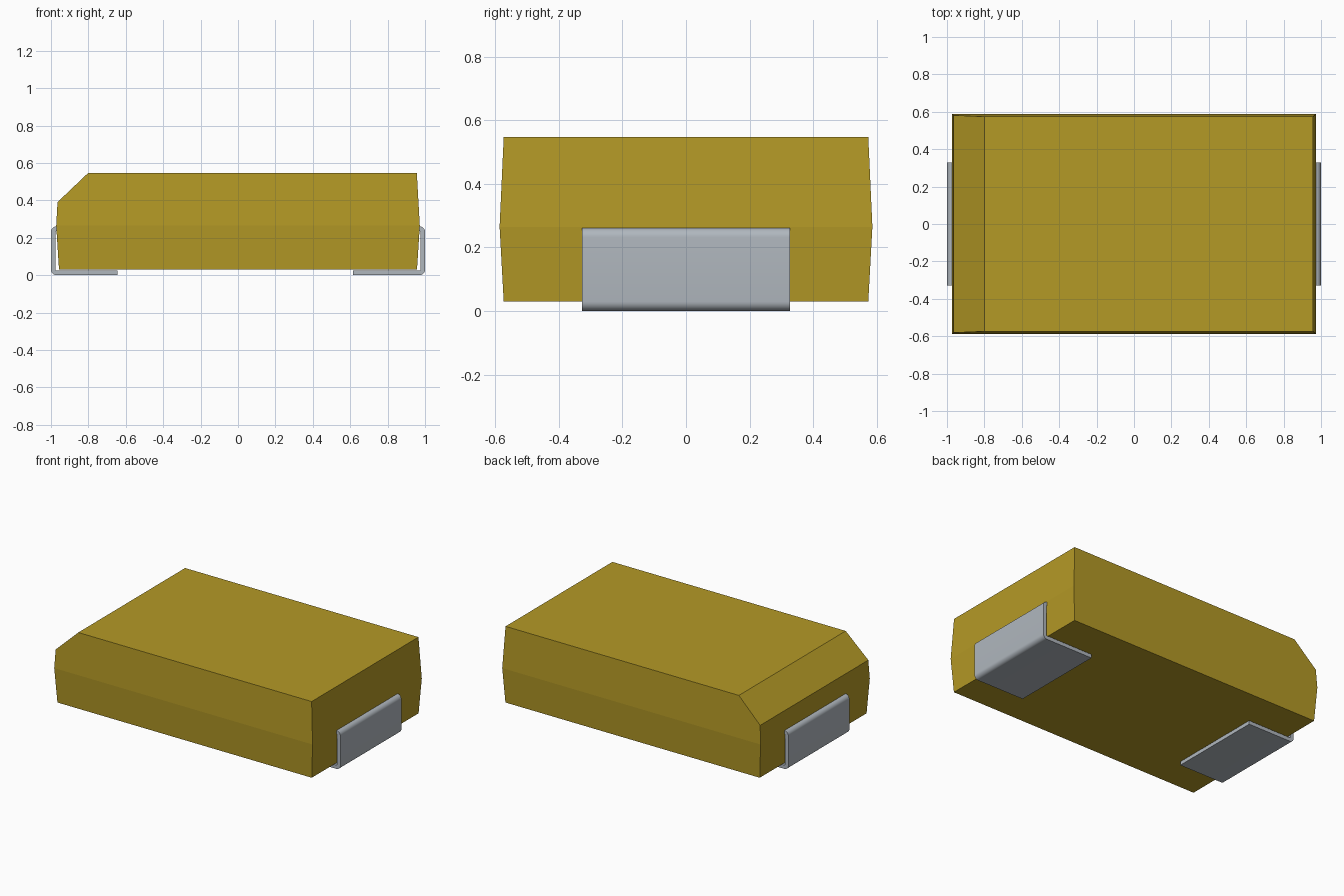
import bpy, bmesh, math
from mathutils import Vector

if "Cube" in bpy.data.objects:
    bpy.data.objects.remove(bpy.data.objects["Cube"], do_unlink=True)


def material(name, rgb):
    m = bpy.data.materials.new(name)
    m.use_nodes = True
    m.diffuse_color = (*rgb, 1)
    m.node_tree.nodes["Principled BSDF"].inputs["Base Color"].default_value = (*rgb, 1)
    return m


def finish(bm, name, mat):
    bmesh.ops.recalc_face_normals(bm, faces=bm.faces[:])
    mesh = bpy.data.meshes.new(name)
    bm.to_mesh(mesh)
    bm.free()
    obj = bpy.data.objects.new(name, mesh)
    obj.data.materials.append(mat)
    bpy.context.collection.objects.link(obj)
    return obj


gold = material("mustard gold", (0.456, 0.319, 0.019))
metal = material("pale grey metal", (0.434, 0.474, 0.515))

# Moulded body: three rectangular rings, widest at the parting line
bm = bmesh.new()
rings = []
for z, hx, hy in ((0.03, 0.957, 0.574), (0.265, 0.972, 0.587), (0.548, 0.956, 0.574)):
    rings.append([bm.verts.new((sx * hx, sy * hy, z))
                  for sx, sy in ((-1, -1), (1, -1), (1, 1), (-1, 1))])
bm.faces.new(rings[0][::-1])
bm.faces.new(rings[-1])
for lower, upper in zip(rings, rings[1:]):
    for i in range(4):
        j = (i + 1) % 4
        bm.faces.new((lower[i], lower[j], upper[j], upper[i]))

# Sloped bevel along the upper edge of the right end
cut = bmesh.ops.bisect_plane(bm, geom=bm.verts[:] + bm.edges[:] + bm.faces[:],
                             plane_co=(-0.8, 0, 0.548),
                             plane_no=Vector((-0.158, 0, 0.166)).normalized(),
                             clear_outer=True)
bmesh.ops.contextual_create(
    bm, geom=[e for e in cut["geom_cut"] if isinstance(e, bmesh.types.BMEdge)])
finish(bm, "body", gold)

# Bent terminals: strip profile running from the body, down the end and under
THICK, BEND, TOP, HALF_WIDTH, STEPS = 0.025, 0.03, 0.262, 0.328, 8


def strip_edge(inset, foot_end):
    """One edge of the strip, offset inward from the outer surface."""
    pts = [(0.94, TOP - inset)]
    for cz, start in ((TOP - BEND, 90), (BEND, 0)):
        for k in range(STEPS + 1):
            a = math.radians(start - 90 * k / STEPS)
            r = BEND - inset
            pts.append((1 - BEND + r * math.cos(a), cz + r * math.sin(a)))
    return pts + [(foot_end, inset)]


for name, side, foot_end in (("left_terminal", 1, 0.615), ("right_terminal", -1, 0.645)):
    bm = bmesh.new()
    outline = strip_edge(0, foot_end) + strip_edge(THICK, foot_end)[::-1]
    face = bm.faces.new([bm.verts.new((side * x, -HALF_WIDTH, z)) for x, z in outline])
    ext = bmesh.ops.extrude_face_region(bm, geom=[face], use_keep_orig=True)
    bmesh.ops.translate(bm, vec=(0, 2 * HALF_WIDTH, 0),
                        verts=[v for v in ext["geom"] if isinstance(v, bmesh.types.BMVert)])
    terminal = finish(bm, name, metal)
    bpy.ops.object.select_all(action='DESELECT')
    terminal.select_set(True)
    bpy.context.view_layer.objects.active = terminal
    bpy.ops.object.shade_smooth_by_angle(angle=math.radians(30))
